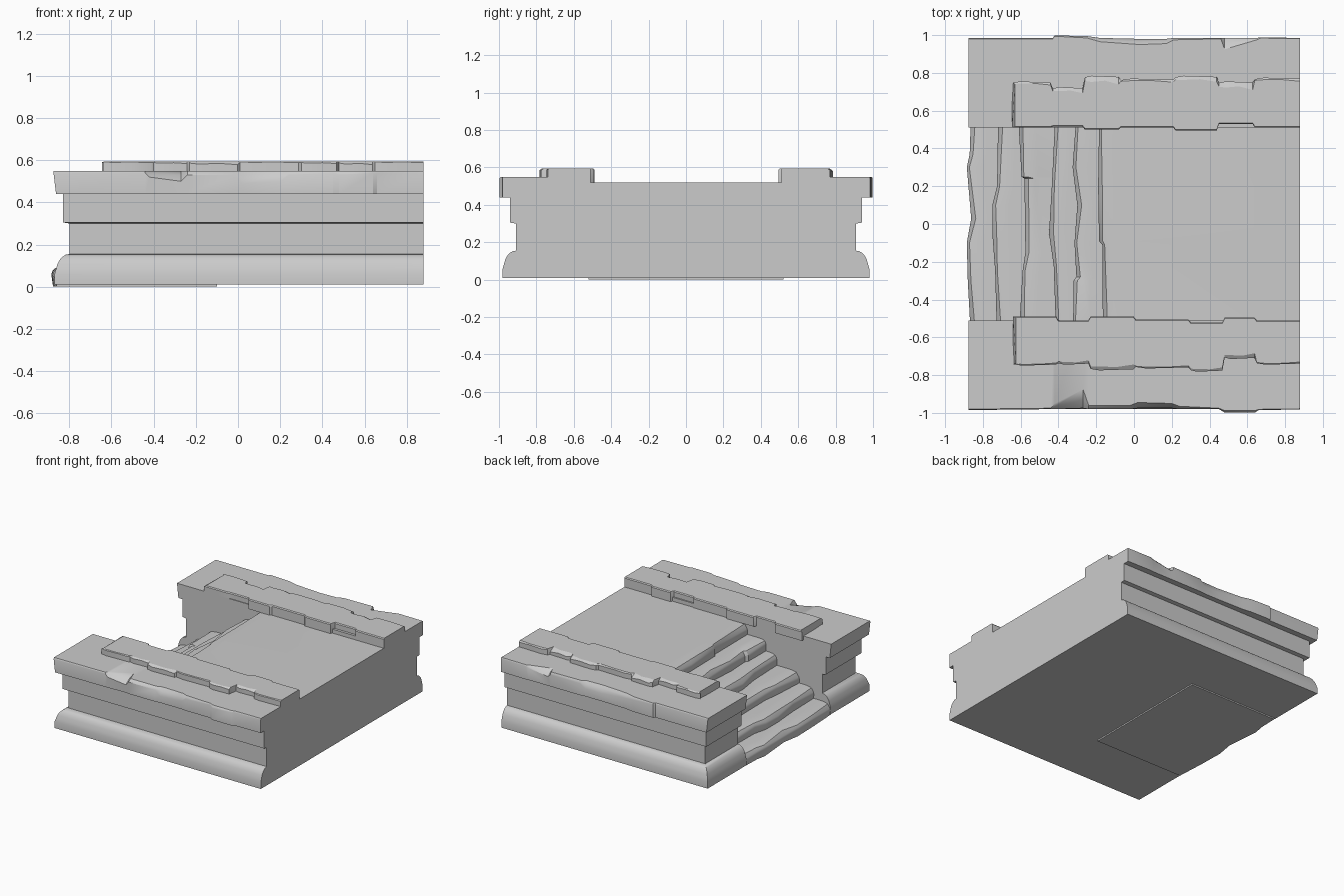
import bpy, bmesh, math

cube = bpy.data.objects.get("Cube")
if cube:
    bpy.data.objects.remove(cube, do_unlink=True)

stone = bpy.data.materials.new("grey stone")
stone.use_nodes = True
GREY = (0.6, 0.6, 0.6, 1)
stone.diffuse_color = GREY
stone.node_tree.nodes["Principled BSDF"].inputs["Base Color"].default_value = GREY

END = 0.88      # flat cut side
INNER = 0.51    # inner face of the side walls


def loft(name, rings):
    """Closed solid through rings with equal point counts."""
    bm = bmesh.new()
    loops = [[bm.verts.new(p) for p in ring] for ring in rings]
    n = len(loops[0])
    for a, b in zip(loops, loops[1:]):
        for i in range(n):
            j = (i + 1) % n
            bm.faces.new((a[i], a[j], b[j], b[i]))
    bm.faces.new(loops[0])
    bm.faces.new(loops[-1])
    bmesh.ops.recalc_face_normals(bm, faces=bm.faces)
    mesh = bpy.data.meshes.new(name)
    bm.to_mesh(mesh)
    bm.free()
    mesh.materials.append(stone)
    mesh.shade_smooth()
    mesh.set_sharp_from_angle(angle=math.radians(30))
    obj = bpy.data.objects.new(name, mesh)
    bpy.context.collection.objects.link(obj)
    return obj


def wall(name, side):
    """Moulded side wall: quarter-round plinth, plain band, projecting band."""
    profile = [(0.07, 0.01), (0.07, 0.06)]
    profile += [(0.065 * math.cos(t * math.pi / 12), 0.06 + 0.095 * math.sin(t * math.pi / 12))
                for t in range(1, 7)]
    profile += [(0, 0.3), (0.03, 0.305), (0.03, 0.45)]
    rings = []
    for d, z in profile:
        x, y = -0.8 - d, 0.91 + d
        rings.append([(x, side * INNER, z), (END, side * INNER, z),
                      (END, side * y, z), (x, side * y, z)])
    loft(name, rings)


def slab(name, side, stations):
    """Worn coping slab; stations are x, lower edge, chip depth, chip height."""
    rings = []
    for i, (x, y, chip, drop) in enumerate(stations):
        tilt = 0.012 if i == 0 else 0
        pts = [(x + tilt, INNER, 0.44), (x + tilt, y, 0.44), (x, y, 0.55 - drop),
               (x, y - chip * 0.45, 0.55 - drop * 0.4), (x, y - chip, 0.55), (x, INNER, 0.55)]
        rings.append([(px, side * py, pz) for px, py, pz in pts])
    loft(name, rings)


def cap(name, side, blocks, chip):
    """Raised course of rough blocks; blocks are start, inner edge, outer edge."""
    rings = []
    ends = [b[0] for b in blocks[1:]] + [END]
    for k, ((start, inn, out), end) in enumerate(zip(blocks, ends)):
        span = end - start
        gap = 0 if k == len(blocks) - 1 else 0.012
        for f, sag, cut in ((0, 0.008, 0.6), (0.2, 0, 1), (0.6, 0.003, 0.7), (1, 0.006, 1.2)):
            x = start + f * (span - gap)
            tilt = 0.014 if k == 0 and f == 0 else 0
            o = out - sag
            c = chip * cut * (1 + (k % 3)) / 2
            pts = [(x, inn, 0.52), (x, o, 0.52), (x, o, 0.594 - c * 0.6),
                   (x + tilt, o - c, 0.595), (x + tilt, inn + 0.006, 0.595), (x, inn, 0.588)]
            rings.append([(px, side * py, pz) for px, py, pz in pts])
    loft(name, rings)


def step(name, base, top, back, nose):
    """Worn tread across the stair; nose lists y and front x."""
    rings = []
    for i, (y, x) in enumerate(nose):
        wear = 1 + 0.35 * math.sin(2.3 * i + 9 * top)
        low = top - 0.03 * wear
        rings.append([(back, y, base), (x + 0.008, y, base), (x, y, low - 0.015), (x + 0.004, y, low),
                      (x + 0.018 * wear, y, top - 0.01), (x + 0.045 * wear, y, top - 0.002),
                      (x + 0.09, y, top), (back, y, top)])
    loft(name, rings)


for label, side in (("front", -1), ("back", 1)):
    wall(label + "_wall", side)

# Coping slabs with chipped outer edges
slab("back_slab", 1, [
    (-0.875, 0.985, 0.005, 0.01), (-0.43, 0.985, 0.005, 0.01), (-0.42, 0.998, 0.004, 0.01),
    (-0.25, 0.995, 0.01, 0.02), (-0.18, 0.985, 0.02, 0.03), (0.03, 0.98, 0.03, 0.05),
    (0.17, 0.98, 0.025, 0.05), (0.21, 0.985, 0.01, 0.02), (0.46, 0.985, 0.005, 0.02),
    (0.48, 0.985, 0.06, 0.04), (0.65, 0.985, 0.01, 0.02), (0.67, 0.988, 0.004, 0.01),
    (END, 0.985, 0.004, 0.01)])
slab("front_slab", -1, [
    (-0.875, 0.985, 0.005, 0.01), (-0.44, 0.98, 0.005, 0.01), (-0.42, 0.98, 0.03, 0.03),
    (-0.27, 0.975, 0.1, 0.05), (-0.24, 0.98, 0.02, 0.02), (-0.02, 0.98, 0.02, 0.02),
    (0.02, 0.975, 0.03, 0.06), (0.2, 0.975, 0.025, 0.05), (0.24, 0.98, 0.015, 0.02),
    (0.45, 0.98, 0.005, 0.01), (0.48, 0.998, 0.01, 0.02), (0.64, 0.998, 0.01, 0.01),
    (0.66, 0.985, 0.004, 0.01), (END, 0.982, 0.004, 0.01)])

# Raised block courses
cap("back_cap", 1, [
    (-0.645, 0.51, 0.755), (-0.43, 0.515, 0.725), (-0.26, 0.5, 0.785), (-0.07, 0.51, 0.77),
    (0.22, 0.495, 0.785), (0.45, 0.53, 0.755), (0.64, 0.51, 0.775)], 0.022)
cap("front_cap", -1, [
    (-0.64, 0.49, 0.75), (-0.4, 0.51, 0.745), (-0.23, 0.49, 0.775), (0.01, 0.505, 0.765),
    (0.3, 0.52, 0.782), (0.48, 0.495, 0.715), (0.65, 0.51, 0.745)], 0.014)

# Stairs, lowest first; the last one is the platform
noses = [
    [(0.52, -0.865), (0.37, -0.87), (0.3, -0.885), (0.03, -0.862), (-0.1, -0.885), (-0.3, -0.88), (-0.52, -0.868)],
    [(0.51, -0.72), (0.2, -0.725), (0.1, -0.75), (-0.05, -0.75), (-0.25, -0.735), (-0.51, -0.728)],
    [(0.51, -0.61), (0.25, -0.595), (0.24, -0.58), (-0.15, -0.575), (-0.25, -0.59), (-0.51, -0.605)],
    [(0.51, -0.42), (0.2, -0.435), (-0.05, -0.45), (-0.22, -0.425), (-0.51, -0.415)],
    [(0.51, -0.31), (0.3, -0.325), (0.1, -0.3), (-0.1, -0.315), (-0.28, -0.305), (-0.3, -0.32), (-0.51, -0.322)],
    [(0.51, -0.185), (0.2, -0.19), (-0.09, -0.185), (-0.11, -0.168), (-0.51, -0.165)],
]
for i, nose in enumerate(noses):
    last = i == len(noses) - 1
    step("platform" if last else f"step_{i + 1}", 0.01 if i else 0.0,
         0.095 + 0.085 * i, END if last else -0.1, nose)
